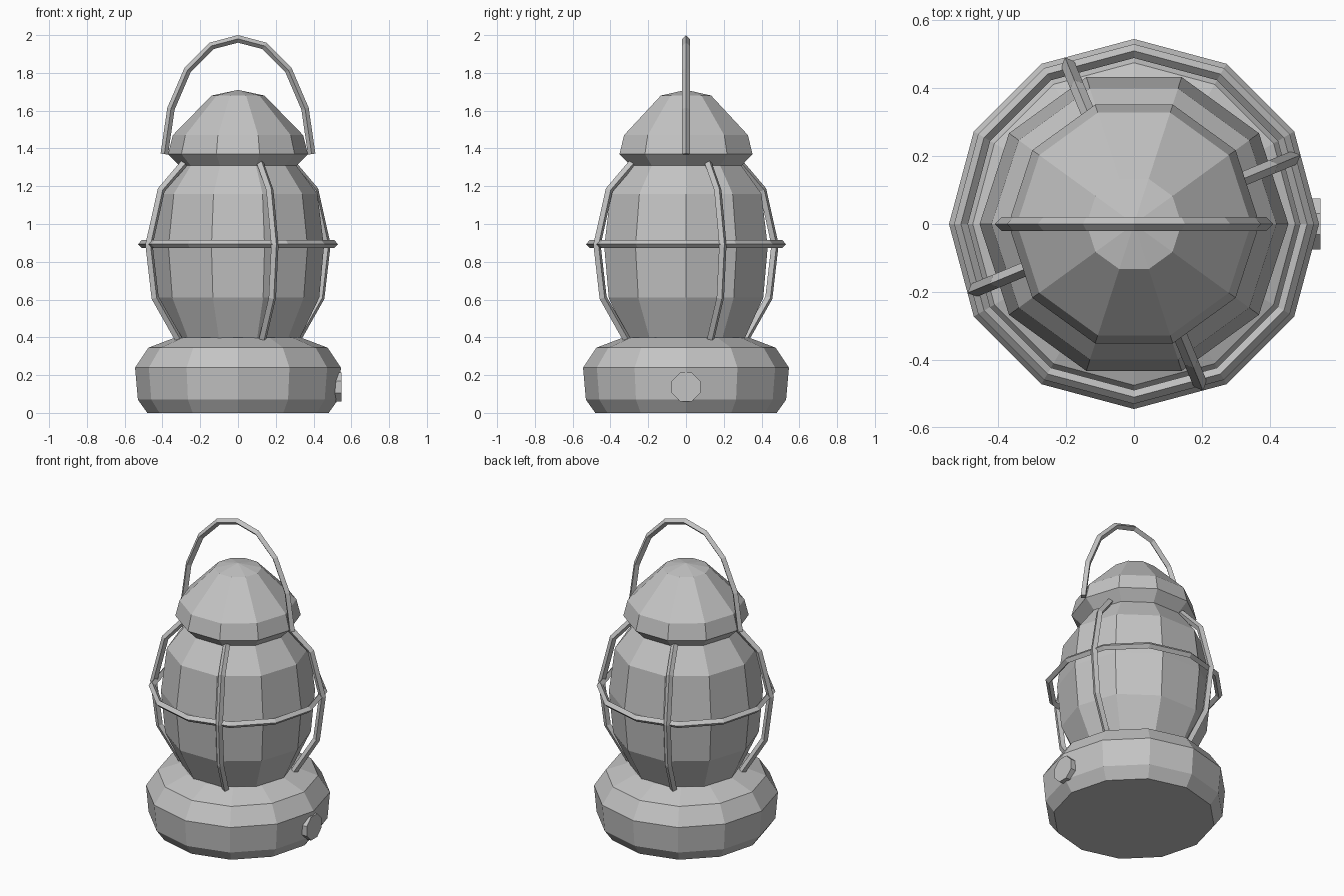
import bpy, bmesh, math
from mathutils import Vector, Matrix

if "Cube" in bpy.data.objects:
    bpy.data.objects.remove(bpy.data.objects["Cube"])

grey = bpy.data.materials.new("plain grey")
grey.diffuse_color = (0.55, 0.55, 0.55, 1)
grey.use_nodes = True
grey.node_tree.nodes["Principled BSDF"].inputs["Base Color"].default_value = grey.diffuse_color


def finish(name, bm):
    bmesh.ops.recalc_face_normals(bm, faces=bm.faces)
    me = bpy.data.meshes.new(name)
    bm.to_mesh(me)
    bm.free()
    me.materials.append(grey)
    ob = bpy.data.objects.new(name, me)
    bpy.context.collection.objects.link(ob)
    return ob


def bridge(bm, a, b):
    for i in range(len(a)):
        j = (i + 1) % len(a)
        bm.faces.new((a[i], a[j], b[j], b[i]))


def lathe(name, profile, sides, loop=False):
    """Revolve (radius, z) points; loop joins last ring to first."""
    bm = bmesh.new()
    rings = []
    for r, z in profile:
        rings.append([bm.verts.new((r * math.cos(math.tau * i / sides),
                                    r * math.sin(math.tau * i / sides), z))
                      for i in range(sides)])
    for a, b in zip(rings, rings[1:]):
        bridge(bm, a, b)
    if loop:
        bridge(bm, rings[-1], rings[0])
    else:
        bm.faces.new(rings[0])
        top = bm.faces.new(rings[-1])
        if profile[-1][0] < 0.2:          # raise a shallow peak
            bmesh.ops.poke(bm, faces=[top])
            peak = bm.verts[:][-1]
            peak.co.z += 0.03
    return finish(name, bm)


def rod(name, path, radius, angle=0.0):
    """Sweep a diamond section along a path in the upright plane at an angle."""
    bm = bmesh.new()
    pts = [Vector((x, 0, z)) for x, z in path]
    side = Vector((0, 1, 0))
    rings = []
    for i, p in enumerate(pts):
        t = (pts[min(i + 1, len(pts) - 1)] - pts[max(i - 1, 0)]).normalized()
        n = t.cross(side)
        rings.append([bm.verts.new(p + d * radius) for d in (n, side, -n, -side)])
    for a, b in zip(rings, rings[1:]):
        bridge(bm, a, b)
    bm.faces.new(rings[0])
    bm.faces.new(rings[-1])
    bm.transform(Matrix.Rotation(angle, 4, 'Z'))
    return finish(name, bm)


# Foot of the lantern
lathe("base", [(0.48, 0), (0.53, 0.07), (0.545, 0.24), (0.475, 0.345), (0.33, 0.40)], 12)

# Globe
lathe("globe", [(0.32, 0.38), (0.43, 0.61), (0.455, 0.88), (0.42, 1.16), (0.30, 1.32)], 10)

# Roof cap
lathe("cap", [(0.305, 1.305), (0.37, 1.37), (0.345, 1.47), (0.14, 1.68)], 10)

# Cage: four bent wires and a hoop
wire = [(0.34, 0.39), (0.475, 0.61), (0.51, 0.89), (0.44, 1.18), (0.31, 1.32)]
for k in range(4):
    rod(f"cage_wire_{k + 1}", wire, 0.021, math.radians(22.5 + 90 * k))
lathe("cage_hoop", [(0.53, 0.893), (0.51, 0.914), (0.489, 0.893), (0.51, 0.872)], 12, loop=True)

# Carrying handle
half = [(-0.39, 1.37), (-0.355, 1.61), (-0.267, 1.815), (-0.14, 1.943)]
rod("handle", half + [(0, 1.98)] + [(-x, z) for x, z in reversed(half)], 0.02)

# Knob on the right side of the base
bm = bmesh.new()
bmesh.ops.create_cone(bm, cap_ends=True, segments=8, radius1=0.082, radius2=0.082, depth=0.05,
                      matrix=Matrix.Translation((0.524, 0, 0.137))
                      @ Matrix.Rotation(math.pi / 2, 4, 'Y')
                      @ Matrix.Rotation(math.pi / 8, 4, 'Z'))
finish("knob", bm)
